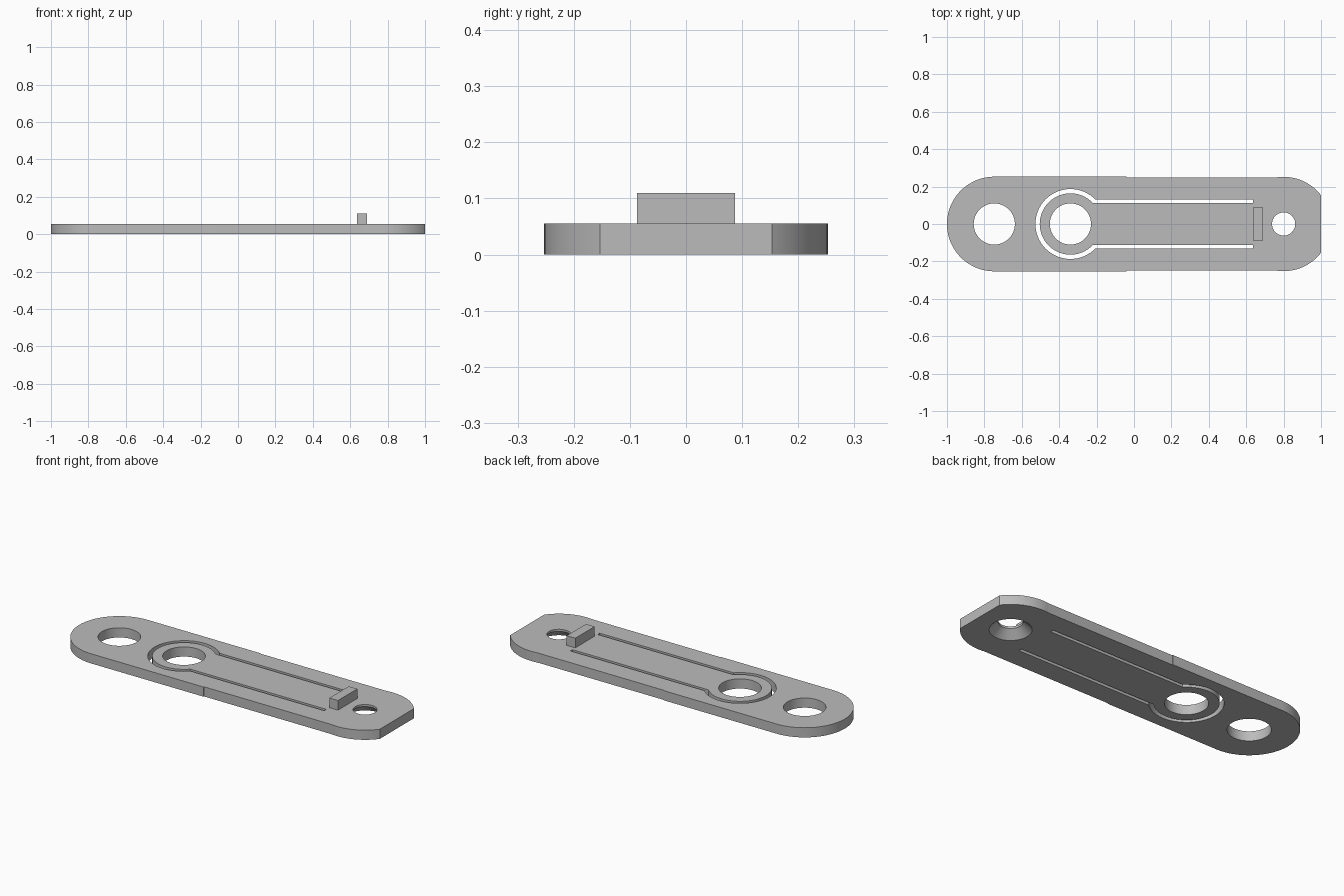
import bpy, bmesh, math

if "Cube" in bpy.data.objects:
    bpy.data.objects.remove(bpy.data.objects["Cube"], do_unlink=True)

THICK = 0.055
grey = bpy.data.materials.new("plain grey")
grey.use_nodes = True
color = (0.5, 0.5, 0.5, 1)
grey.diffuse_color = color
grey.node_tree.nodes["Principled BSDF"].inputs["Base Color"].default_value = color


def arc(cx, r, start, end, n=48):
    """Points on an arc centred on the long axis, angles in radians."""
    return [(cx + r * math.cos(start + (end - start) * i / n),
             r * math.sin(start + (end - start) * i / n)) for i in range(n + 1)]


def prism(name, outline, z0, z1):
    """Extrude a flat outline between two heights."""
    bm = bmesh.new()
    face = bm.faces.new([bm.verts.new((x, y, z0)) for x, y in outline])
    top = bmesh.ops.extrude_face_region(bm, geom=[face])["geom"]
    for v in top:
        if isinstance(v, bmesh.types.BMVert):
            v.co.z = z1
    bmesh.ops.recalc_face_normals(bm, faces=bm.faces)
    mesh = bpy.data.meshes.new(name)
    bm.to_mesh(mesh)
    bm.free()
    mesh.materials.append(grey)
    obj = bpy.data.objects.new(name, mesh)
    bpy.context.collection.objects.link(obj)
    return obj


def cone(name, x, r_low, r_high, z0, z1):
    bpy.ops.mesh.primitive_cone_add(vertices=64, radius1=r_low, radius2=r_high,
                                    depth=z1 - z0, location=(x, 0, (z0 + z1) / 2))
    obj = bpy.context.object
    obj.name = name
    obj.data.materials.append(grey)
    return obj


def cut(target, cutter):
    cutter.hide_render = True
    mod = target.modifiers.new("cut", "BOOLEAN")
    mod.operation = "DIFFERENCE"
    mod.solver = "EXACT"
    mod.object = cutter
    bpy.context.view_layer.objects.active = target
    bpy.ops.object.modifier_apply(modifier=mod.name)
    bpy.data.objects.remove(cutter, do_unlink=True)


# Plate: round end, slightly narrower waist, clipped round end
HALF, WAIST, TIP_R, TIP_X = 0.253, 0.249, 0.252, 0.8
waist_a = math.asin(WAIST / TIP_R)
clip_a = math.acos((1 - TIP_X) / TIP_R)
outline = arc(HALF - 1, HALF, math.pi / 2, 1.5 * math.pi)
outline += [(-0.04, -HALF), (-0.04, -WAIST)]
outline += arc(TIP_X, TIP_R, waist_a - math.pi, -clip_a, 24)
outline += arc(TIP_X, TIP_R, clip_a, math.pi - waist_a, 24)
outline += [(-0.04, WAIST), (-0.04, HALF)]
plate = prism("plate", outline, 0, THICK)

# Keyhole-shaped slot that frees the spring tongue
RING_X, SLOT_END = -0.34, 0.635
outer_r, inner_r, outer_y, inner_y = 0.187, 0.164, 0.132, 0.113
a, b = math.asin(outer_y / outer_r), math.asin(inner_y / inner_r)
slot = [(SLOT_END, outer_y)] + arc(RING_X, outer_r, a, 2 * math.pi - a)
slot += [(SLOT_END, -outer_y), (SLOT_END, -inner_y)]
slot += arc(RING_X, inner_r, 2 * math.pi - b, b) + [(SLOT_END, inner_y)]
cut(plate, prism("slot_cutter", slot, -0.1, 0.2))

# Two straight holes and a hole countersunk from below
for x in (-0.747, RING_X):
    cut(plate, cone("hole_cutter", x, 0.11, 0.11, -0.1, 0.2))
cut(plate, cone("screw_hole_cutter", TIP_X, 0.062, 0.062, -0.1, 0.2))
slope = (0.107 - 0.062) / 0.043
cut(plate, cone("countersink_cutter", TIP_X, 0.107 + 0.02 * slope, 0.062, -0.02, 0.043))

# Catch block at the root of the tongue
block = prism("catch_block", [(0.636, -0.087), (0.69, -0.087), (0.69, 0.087), (0.636, 0.087)],
              THICK - 0.005, 0.11)

# Smooth the curved walls, keep the rims sharp
for obj in (plate, block):
    bpy.ops.object.select_all(action="DESELECT")
    obj.select_set(True)
    bpy.context.view_layer.objects.active = obj
    bpy.ops.object.shade_smooth_by_angle(angle=math.radians(25))
